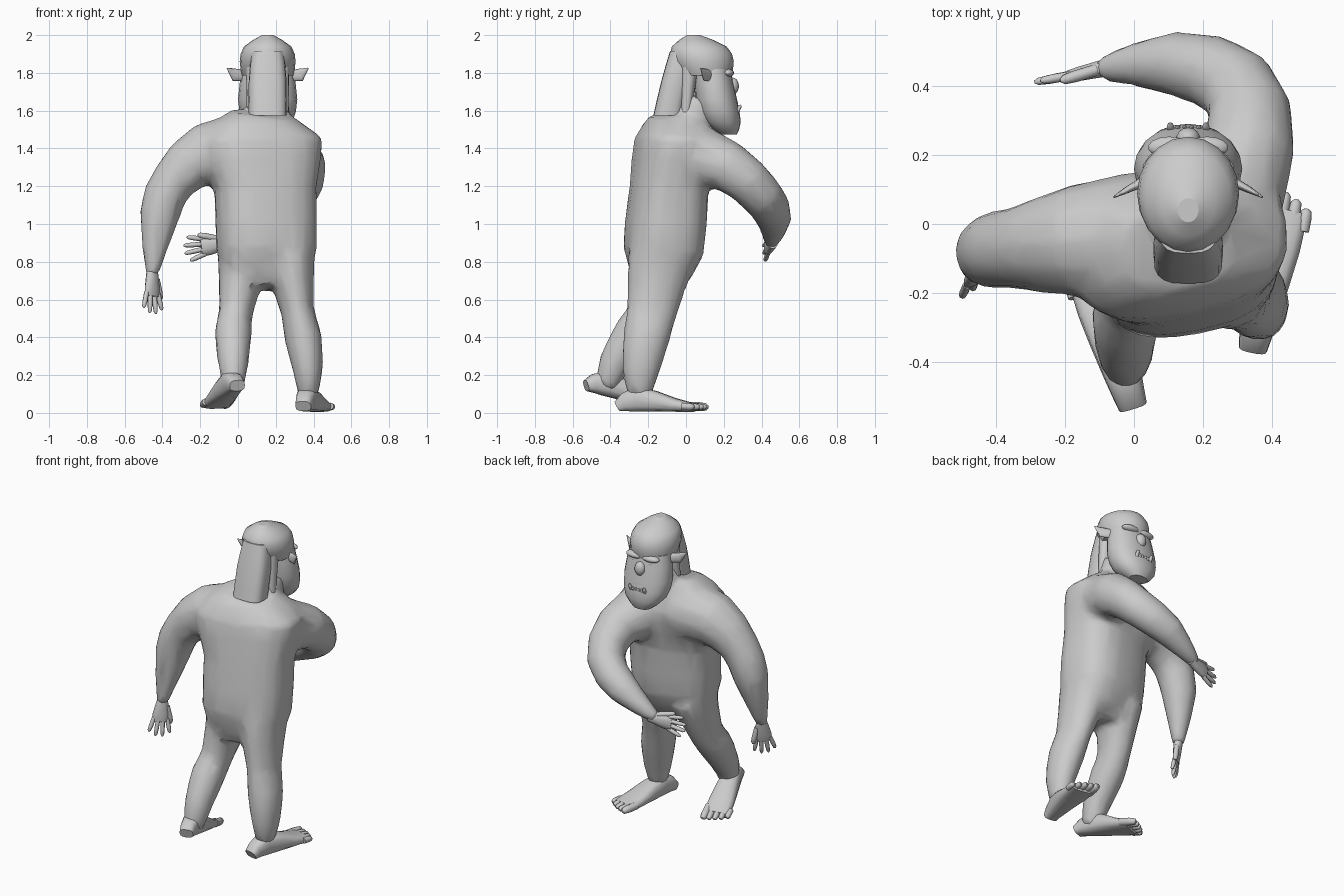
import bpy, bmesh, math
from mathutils import Vector, Matrix

if "Cube" in bpy.data.objects:
    bpy.data.objects.remove(bpy.data.objects["Cube"])


def finish(name, bm):
    bmesh.ops.recalc_face_normals(bm, faces=bm.faces)
    me = bpy.data.meshes.new(name)
    bm.to_mesh(me)
    bm.free()
    for f in me.polygons:
        f.use_smooth = len(f.vertices) <= 4
    ob = bpy.data.objects.new(name, me)
    bpy.context.collection.objects.link(ob)
    return ob


def refine(stations):
    """Insert a smooth in-between station in every gap (Catmull-Rom midpoint)."""
    s = [Vector(q) for q in stations]
    out = [s[0]]
    for i in range(len(s) - 1):
        before, after = s[max(i - 1, 0)], s[min(i + 2, len(s) - 1)]
        out += [(s[i] + s[i + 1]) * .5625 - (before + after) * .0625, s[i + 1]]
    return out


def loft(name, stations, side=(1, 0, 0), n=12, p=2.0, fine=True, level=False):
    """Skin elliptical rings (x, y, z, half width[, half depth]) along a path."""
    bm = bmesh.new()
    stations = refine(stations) if fine else stations
    pts = [Vector(s[:3]) for s in stations]
    rings = []
    for i, s in enumerate(stations):
        t = (pts[min(i + 1, len(pts) - 1)] - pts[max(i - 1, 0)]).normalized()
        if level:
            t = Vector((0, 0, 1))
        u = Vector(side)
        u = (u - t * u.dot(t)).normalized()
        v = t.cross(u)
        ring = []
        for k in range(n):
            c, q = math.cos(math.tau * k / n), math.sin(math.tau * k / n)
            c = math.copysign(abs(c) ** (2 / p), c)
            q = math.copysign(abs(q) ** (2 / p), q)
            ring.append(bm.verts.new(pts[i] + u * c * s[3] + v * q * s[-1]))
        rings.append(ring)
    for a, b in zip(rings, rings[1:]):
        for k in range(n):
            bm.faces.new((a[k], a[(k + 1) % n], b[(k + 1) % n], b[k]))
    bm.faces.new(rings[0])
    bm.faces.new(rings[-1])
    return finish(name, bm)


def digit(name, start, end, r):
    """Round-tipped finger or toe."""
    a, b = Vector(start), Vector(end)
    rows = [(*a.lerp(b, t), r * k) for t, k in ((0, 1), (.6, 1), (.9, .8), (1, .3))]
    return loft(name, rows, n=8, fine=False)


def ball(name, loc, size):
    bm = bmesh.new()
    bmesh.ops.create_uvsphere(bm, u_segments=14, v_segments=9, radius=1)
    ob = finish(name, bm)
    ob.location, ob.scale = loc, size


def join(name, obs):
    bpy.ops.object.select_all(action='DESELECT')
    for o in obs:
        o.select_set(True)
    bpy.context.view_layer.objects.active = obs[0]
    bpy.ops.object.join()
    obs[0].name = name
    return obs[0]


def frame(origin, along, across):
    """Matrix with local x = across, y = along."""
    y = Vector(along).normalized()
    x = Vector(across)
    x = (x - y * x.dot(y)).normalized()
    m = Matrix((x, y, x.cross(y))).transposed().to_4x4()
    m.translation = Vector(origin)
    return m


# Body: torso, limbs and neck fused into one skin
torso = loft("torso", [(.15, -.15, .66, .19, .11), (.15, -.12, .86, .265, .205), (.145, -.09, 1.18, .27, .2),
                       (.12, -.05, 1.44, .33, .21), (.13, -.06, 1.585, .16, .13)], (1, .2, 0), 20, 2.6)
arm_left = loft("arm_left", [(.05, -.03, 1.4, .19), (-.17, -.05, 1.37, .165), (-.34, -.07, 1.23, .12),
                             (-.415, -.08, 1.05, .108), (-.455, -.135, .73, .035)], (0, 1, 0))
arm_right = loft("arm_right", [(.22, -.02, 1.38, .19), (.335, .23, 1.3, .135), (.3, .4, 1.15, .115),
                               (.12, .465, 1.03, .095), (-.1, .45, .895, .035)], (0, 0, 1))
leg_left = loft("leg_left", [(.03, -.11, .82, .14, .17), (-.01, -.195, .54, .092, .115),
                             (-.025, -.27, .43, .1, .11), (-.025, -.38, .26, .082, .085),
                             (-.025, -.42, .13, .055, .06)])
leg_right = loft("leg_right", [(.27, -.13, .82, .14, .18), (.315, -.18, .54, .09, .135),
                               (.345, -.21, .4, .1, .125), (.37, -.24, .22, .08, .1),
                               (.37, -.245, .08, .05, .06)])
neck = loft("neck", [(.15, -.03, 1.45, .13), (.16, .08, 1.66, .11)])
body = join("body", [torso, arm_left, arm_right, leg_left, leg_right, neck])
m = body.modifiers.new("fuse", 'REMESH')
m.mode, m.voxel_size, m.use_smooth_shade = 'VOXEL', .018, True
m = body.modifiers.new("soften", 'SMOOTH')
m.factor, m.iterations = .5, 8
m = body.modifiers.new("reduce", 'DECIMATE')
m.ratio = .1


# Hands: palm, four fanned fingers and a thumb
def hand(name, wrist, along, across):
    obs = [loft("palm", [(0, -.03, 0, .03, .028), (0, .07, 0, .05, .022), (0, .115, 0, .046, .016)], n=10)]
    for i in range(4):
        f = i - 1.5
        length = .115 - .012 * f * f
        obs.append(digit("finger", (-f * .026, .095, 0), (-f * .042, .095 + length, -.005), .013))
    obs.append(digit("thumb", (.03, .02, 0), (.067, .125, .008), .017))
    join(name, obs).matrix_world = frame(wrist, along, across)


hand("hand_left", (-.454, -.135, .73), (.0, -.035, -.2), (.75, .65, 0))
hand("hand_right", (-.085, .452, .895), (-.2, -.045, -.03), (0, 0, 1))


# Feet: wedge with five toes
def foot(name, heel, along, across, big):
    obs = [loft("sole", [(0, y, h / 2, w, h / 2) for y, w, h in
                         ((0, .042, .06), (.1, .056, .135), (.3, .078, .075), (.41, .078, .045))], n=14, p=2.8)]
    for i in range(5):
        x = big * (.062 - i * .034)
        obs.append(digit("toe", (x, .36, .03), (x, .475 - i * i * .003, .026), .019 if i else .024))
    join(name, obs).matrix_world = frame(heel, along, across)


foot("foot_right", (.345, -.36, .005), (.09, .45, 0), (1, 0, 0), -1)
foot("foot_left", (0, -.535, .115), (-.125, .43, -.105), (1, 0, .12), 1)

# Head: level rows of (y, z, half width, half depth) on the head's centre line
HX = .157


def head_part(name, rows, p=2.2):
    return loft(name, [(HX, *r) for r in rows], n=20, p=p, level=True)


head_part("face", [(.225, 1.475, .06, .045), (.19, 1.54, .13, .1), (.16, 1.66, .157, .11),
                   (.14, 1.82, .135, .095)])
head_part("skull_cap", [(.105, 1.785, .135, .135), (.088, 1.86, .148, .165), (.07, 1.94, .125, .145),
                        (.04, 2, .03, .035)], 2)
# Hair falling down the back, with a thinner layer in front
head_part("hair", [(-.095, 1.575, .1, .078), (-.055, 1.76, .1, .075), (-.005, 1.915, .085, .08)], 3)
head_part("hair_under", [(-.0, 1.59, .11, .03), (.02, 1.85, .115, .05)], 3)

# Facial features
ball("nose", (HX, .248, 1.73), (.035, .032, .045))
ball("muzzle", (HX, .23, 1.635), (.09, .045, .05))
ball("chin", (HX, .238, 1.54), (.09, .05, .06))
for s in (-1, 1):
    ball("brow", (HX + s * .055, .222, 1.8), (.062, .032, .022))
    ball("eye", (HX + s * .055, .225, 1.77), (.022, .016, .017))
    # Pointed ear with a flattened section
    loft("ear", [(HX + s * .125, .125, 1.785, .03, .016), (HX + s * .175, .1, 1.79, .034, .01),
                 (HX + s * .215, .078, 1.825, .003, .003)], (0, 0, 1), 10, fine=False)
    # Tusks and small teeth
    digit("tusk", (HX + s * .05, .262, 1.58), (HX + s * .052, .29, 1.63), .011)
    for k in (.01, .03):
        digit("tooth", (HX + s * k, .27, 1.58), (HX + s * k, .283, 1.615), .008)
